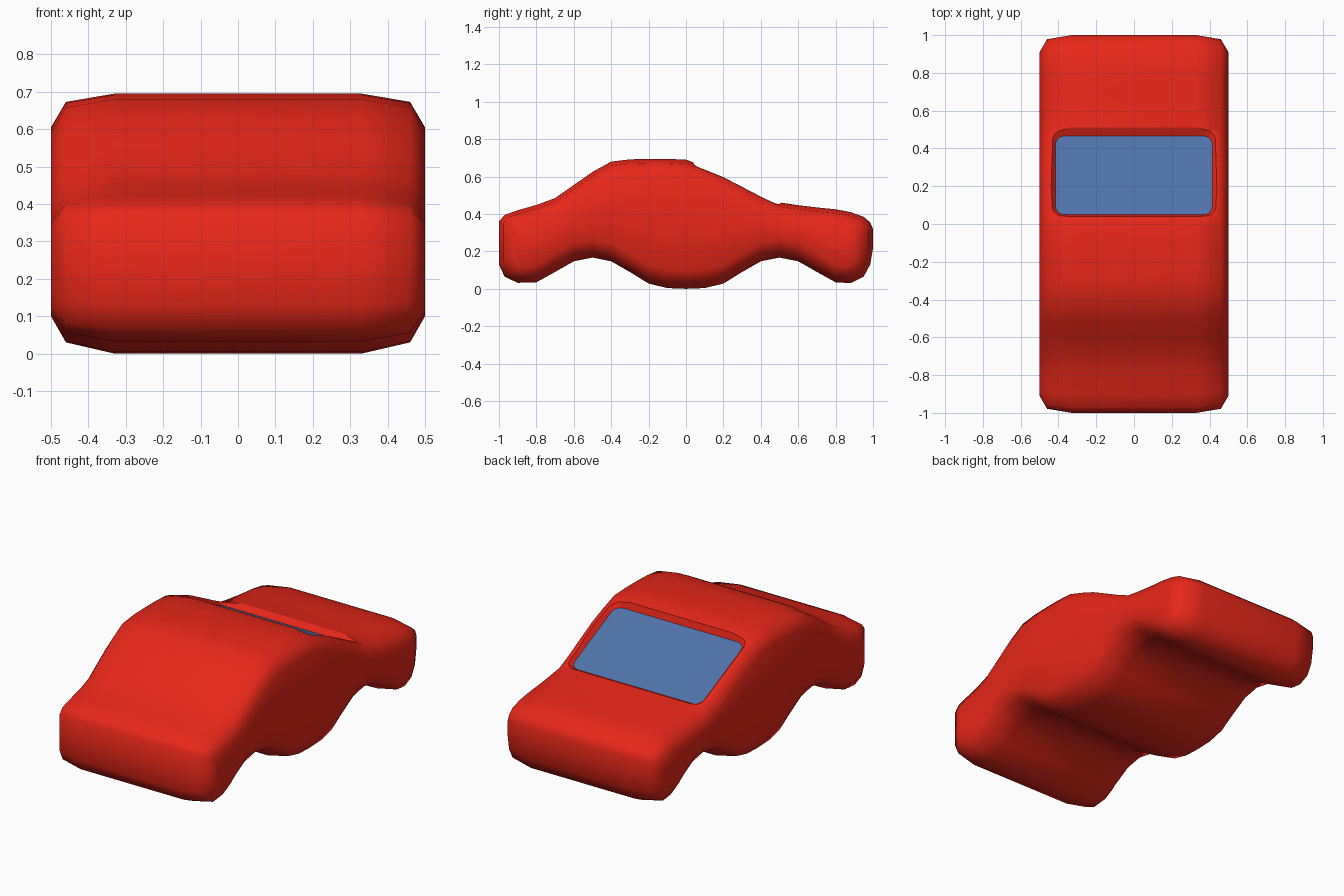
import bpy, bmesh
from math import sin, cos, pi, radians

if "Cube" in bpy.data.objects:
    bpy.data.objects.remove(bpy.data.objects["Cube"])


def material(name, rgb):
    m = bpy.data.materials.new(name)
    m.diffuse_color = (*rgb, 1)
    m.use_nodes = True
    m.node_tree.nodes["Principled BSDF"].inputs["Base Color"].default_value = m.diffuse_color
    return m


def make_object(name, bm, mat, smooth):
    bmesh.ops.recalc_face_normals(bm, faces=bm.faces[:])
    for f in bm.faces:
        f.smooth = smooth
    me = bpy.data.meshes.new(name)
    bm.to_mesh(me)
    bm.free()
    me.materials.append(mat)
    ob = bpy.data.objects.new(name, me)
    bpy.context.collection.objects.link(ob)
    return ob


red = material("red_paint", (0.8, 0.02, 0.01))
blue = material("blue_glass", (0.08, 0.17, 0.4))

# Side silhouette: y, underside height, top height
COLUMNS = [
    (-1, .13, .36), (-.97, .065, .395), (-.9, .032, .42), (-.8, .035, .448),
    (-.7, .09, .485), (-.6, .147, .555), (-.5, .167, .625), (-.4, .147, .68),
    (-.3, .09, .692), (-.2, .028, .695), (-.1, .004, .695), (0, 0, .69),
    (.1, .004, .655), (.2, .028, .615), (.3, .09, .563), (.4, .147, .51),
    (.5, .167, .462), (.6, .147, .447), (.7, .09, .435), (.8, .035, .425),
    (.88, .03, .41), (.95, .065, .385), (.985, .13, .355), (1, .22, .32)]


def cross_section(y, zb, zt):
    # Half section from roof to underside, with rounded shoulders and ends
    t = max(0, (abs(y) - .75) / .25)
    w = 1 - .6 * t * t
    side = 1 if y > 0 else -1
    half = [(.33, 0, zt), (.46, .022, zt - .022 * w), (.5, .09, zt - .09 * w),
            (.5, .09, (zb + zt) / 2),
            (.5, .09, zb + .1 * w), (.46, .022, zb + .03 * w), (.33, 0, zb)]
    right = [(x, y - side * d * t, z) for x, d, z in half]
    return right + [(-x, y2, z) for x, y2, z in reversed(right)]


# Car body: loft through the cross sections
bm = bmesh.new()
rings = [[bm.verts.new(p) for p in cross_section(*c)] for c in COLUMNS]
for a, b in zip(rings, rings[1:]):
    for i in range(14):
        j = (i + 1) % 14
        bm.faces.new((a[i], a[j], b[j], b[i]))
# Front and rear ends in vertical bands
for r in (rings[0], rings[-1]):
    bm.faces.new((r[0], r[6], r[7], r[13]))
    for k in (0, 7):
        for i in (0, 1):
            bm.faces.new((r[k + i], r[k + i + 1], r[k + 5 - i], r[k + 6 - i]))
        bm.faces.new((r[k + 2], r[k + 3], r[k + 4]))
body = make_object("car_body", bm, red, True)

# Window frame of reference: v runs down the slope, w along its normal
SLOPE = radians(25.4)


def on_slope(x, v, w):
    return (x, .2725 + v * cos(SLOPE) + w * sin(SLOPE),
            .5693 - v * sin(SLOPE) + w * cos(SLOPE))


def rounded_rect(hx, hv, w, r=.045, steps=3):
    pts = []
    for q, (sx, sv) in enumerate([(1, 1), (-1, 1), (-1, -1), (1, -1)]):
        for s in range(steps + 1):
            a = pi / 2 * (q + s / steps)
            pts.append(on_slope(sx * (hx - r) + r * cos(a),
                                sv * (hv - r) + r * sin(a), w))
    return pts


# Flared cutter that sinks the window into the body
FLOOR = -.035
bm = bmesh.new()
low = [bm.verts.new(p) for p in rounded_rect(.415, .23, FLOOR)]
high = [bm.verts.new(p) for p in rounded_rect(.485, .30, .05, .06)]
bm.faces.new(low)
bm.faces.new(high)
for i in range(len(low)):
    j = (i + 1) % len(low)
    bm.faces.new((low[i], low[j], high[j], high[i]))
cutter = make_object("window_cutter", bm, red, False)
cutter.hide_render = True

cut = body.modifiers.new("window_recess", 'BOOLEAN')
cut.operation = 'DIFFERENCE'
cut.solver = 'EXACT'
cut.object = cutter
bpy.context.view_layer.objects.active = body
bpy.ops.object.modifier_apply(modifier=cut.name)
bpy.data.objects.remove(cutter)

# Rear window pane
bm = bmesh.new()
bm.faces.new([bm.verts.new(p) for p in rounded_rect(.415, .23, FLOOR + .002)])
pane = make_object("rear_window", bm, blue, False)
if pane.data.polygons[0].normal.z < 0:
    pane.data.flip_normals()
